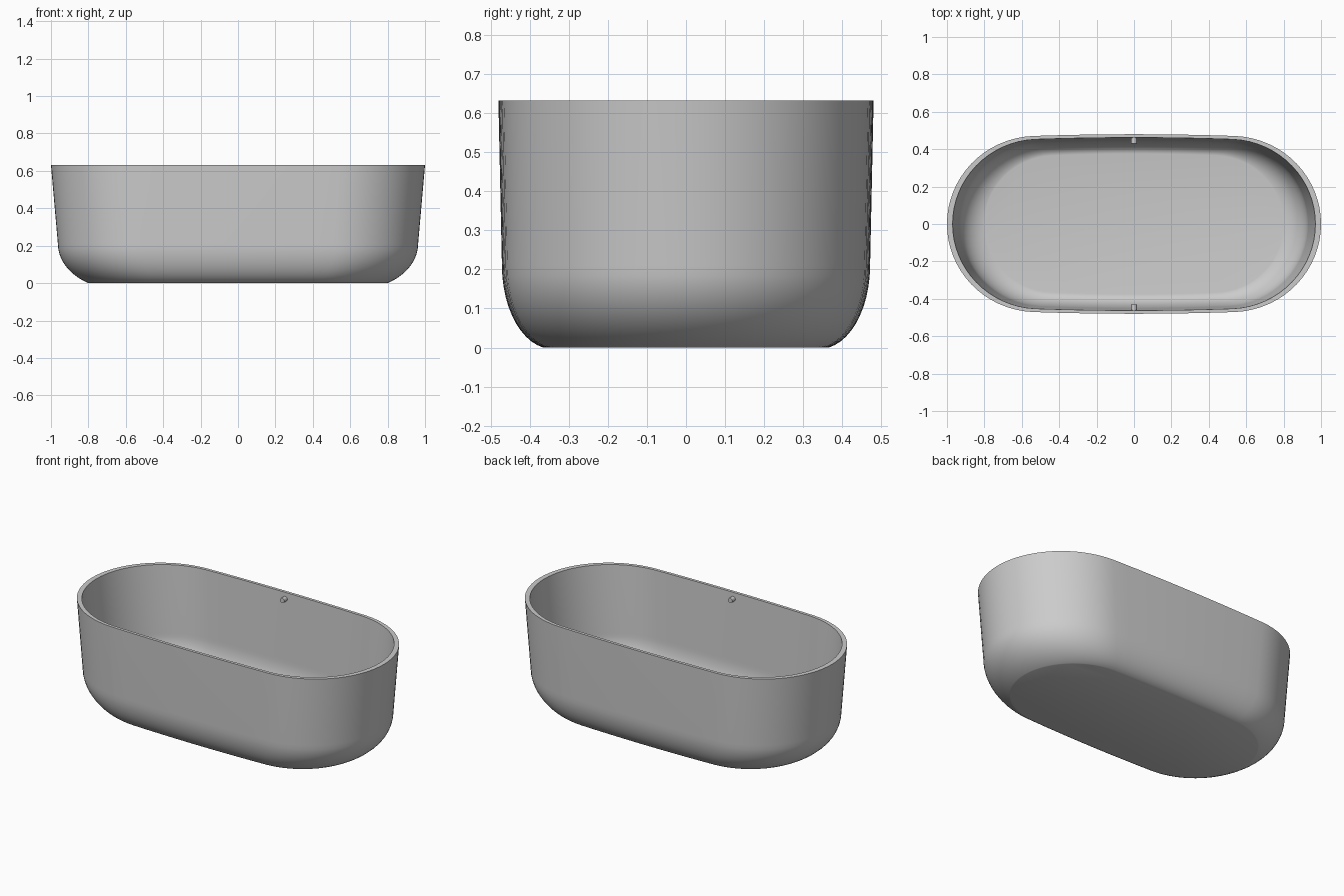
import bpy, bmesh, math

if "Cube" in bpy.data.objects:
    bpy.data.objects.remove(bpy.data.objects["Cube"])


def outline(length, width, z, n_arc=32, n_side=12):
    """Racetrack ring with round ends and slightly bowed long sides."""
    cx, ry = length - width, width - 0.009
    start = math.radians(87)
    ex, ey = cx + width * math.cos(start), ry * math.sin(start)
    half = []
    for i in range(n_arc + 1):                       # round end at +x
        t = start * (2 * i / n_arc - 1)
        half.append((cx + width * math.cos(t), ry * math.sin(t)))
    for i in range(1, n_side):                       # long side at +y
        s = 1 - 2 * i / n_side
        half.append((ex * s, width - (width - ey) * s * s))
    return [(x, y, z) for x, y in half] + [(-x, -y, z) for x, y in half]


def arc(c, start):
    """Sideways share (0..1) of an arc at height share c, leaving the floor at angle start."""
    a = math.radians(start)
    t = math.acos(max(0, math.cos(a) * (1 - c)))
    return (math.sin(t) - math.sin(a)) / (1 - math.sin(a))


def fillet(l0, w0, z0, l1, w1, z1, la, wa, n=12):
    """Rounded transition from the floor edge (0) up to the wall (1)."""
    out = []
    for i in range(n + 1):
        c = 1 - math.cos(math.pi / 2 * i / n)
        out.append((l0 + (l1 - l0) * arc(c, la), w0 + (w1 - w0) * arc(c, wa), z0 + (z1 - z0) * c))
    return out


def finish(obj, angle):
    bpy.ops.object.select_all(action='DESELECT')
    obj.select_set(True)
    bpy.context.view_layer.objects.active = obj
    bpy.ops.object.shade_smooth_by_angle(angle=math.radians(angle))


# Tub shell: outer wall, rim, inner wall, floor
H = 0.632
outer = fillet(0.80, 0.365, 0.0, 0.963, 0.471, 0.21, 30, 10)
rim = [(1.0, 0.48, H), (0.97, 0.462, H)]
inner = fillet(0.80, 0.375, 0.06, 0.932, 0.449, 0.22, 10, 0)[::-1]
bm = bmesh.new()
rings = [[bm.verts.new(p) for p in outline(*s)] for s in outer + rim + inner]
for a, b in zip(rings, rings[1:]):
    for i in range(len(a)):
        j = (i + 1) % len(a)
        bm.faces.new((a[i], a[j], b[j], b[i]))
bm.faces.new(rings[0][::-1])
bm.faces.new(rings[-1])
bmesh.ops.recalc_face_normals(bm, faces=bm.faces)
mesh = bpy.data.meshes.new("tub_shell")
bm.to_mesh(mesh)
bm.free()
tub = bpy.data.objects.new("tub_shell", mesh)
bpy.context.collection.objects.link(tub)
finish(tub, 30)

# Small overflow studs on both inner long walls
for side, name in ((1, "back"), (-1, "front")):
    bpy.ops.mesh.primitive_cylinder_add(vertices=24, radius=0.015, depth=0.034,
                                        location=(0, side * 0.448, 0.593),
                                        rotation=(math.pi / 2, 0, 0))
    stud = bpy.context.object
    stud.name = name + "_overflow_stud"
    finish(stud, 40)
